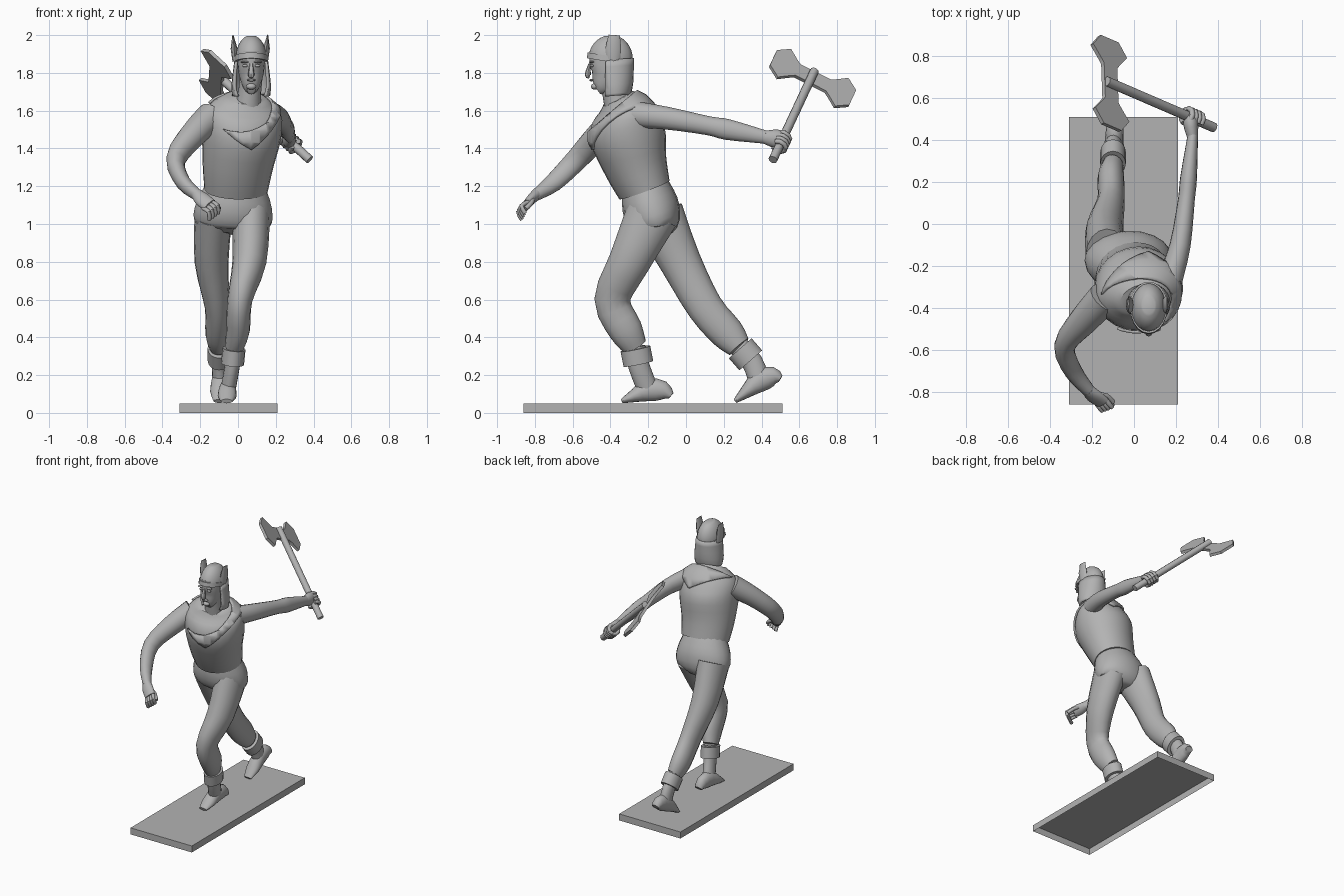
import bpy, bmesh, math
from mathutils import Vector, Matrix

cube = bpy.data.objects.get("Cube")
if cube:
    bpy.data.objects.remove(cube, do_unlink=True)

grey = bpy.data.materials.new("stone grey")
grey.use_nodes = True
grey.diffuse_color = (.45, .45, .45, 1)
grey.node_tree.nodes["Principled BSDF"].inputs["Base Color"].default_value = grey.diffuse_color
parts = []


def finish(name, bm):
    bmesh.ops.recalc_face_normals(bm, faces=bm.faces)
    mesh = bpy.data.meshes.new(name)
    bm.to_mesh(mesh)
    bm.free()
    mesh.materials.append(grey)
    obj = bpy.data.objects.new(name, mesh)
    bpy.context.collection.objects.link(obj)
    parts.append(obj)
    return obj


def spline(sections, steps):
    """Smooth curve through sections of any dimension."""
    keys = [Vector(s) for s in sections]
    keys = [keys[0]] + keys + [keys[-1]]
    curve = []
    for before, start, end, after in zip(keys, keys[1:], keys[2:], keys[3:]):
        leave, arrive = (end - before) / 2, (after - start) / 2
        for i in range(steps):
            t = i / steps
            ease = t * t * (3 - 2 * t)
            curve.append(start * (1 - ease) + end * ease
                         + leave * t * (1 - t) ** 2 - arrive * t * t * (1 - t))
    return curve + [keys[-1]]


def loft(name, sections, side=(1, 0, 0), sides=16, steps=3, caps=True, cuts=(), grow=0):
    """Skin of ellipses (x, y, z, half width, half depth) square to their path."""
    bm = bmesh.new()
    sections = spline(sections, steps)
    points = [Vector(s[:3]) for s in sections]
    last = len(points) - 1
    rings = []
    for i, (centre, section) in enumerate(zip(points, sections)):
        along = (points[min(i + 1, last)] - points[max(i - 1, 0)]).normalized()
        u = Vector(side)
        u = (u - along * u.dot(along)).normalized()
        v = along.cross(u)
        width, depth = section[3] + grow, section[4] + grow
        angles = [math.tau * k / sides for k in range(sides)]
        rings.append([bm.verts.new(centre + u * width * math.cos(a) + v * depth * math.sin(a))
                      for a in angles])
    for low, high in zip(rings, rings[1:]):
        for k in range(sides):
            bm.faces.new((low[k - 1], low[k], high[k], high[k - 1]))
    if caps:
        bm.faces.new(rings[0])
        bm.faces.new(rings[-1])
    for point, normal in cuts:
        geom = bm.verts[:] + bm.edges[:] + bm.faces[:]
        bmesh.ops.bisect_plane(bm, geom=geom, plane_co=point, plane_no=normal, clear_inner=True)
    return finish(name, bm)


def tube(name, points, radius, steps=2):
    return loft(name, [(*p, radius, radius) for p in points], (.3, .5, .8), 10, steps)


def ball(name, centre, size):
    bm = bmesh.new()
    bmesh.ops.create_uvsphere(bm, u_segments=12, v_segments=8, radius=1,
                              matrix=Matrix.Translation(centre) @ Matrix.Diagonal((*size, 1)))
    finish(name, bm)


def thicken(obj):
    mod = obj.modifiers.new("thickness", "SOLIDIFY")
    mod.thickness = .014
    mod.offset = 0


# Plinth, open underneath
bm = bmesh.new()
bmesh.ops.create_cube(bm, size=1, matrix=Matrix.Translation((-.05, -.175, .025))
                      @ Matrix.Diagonal((.52, 1.37, .05, 1)))
underside = min(bm.faces, key=lambda f: f.calc_center_median().z)
bmesh.ops.delete(bm, geom=[underside], context="FACES")
finish("plinth", bm)

# Torso in a sleeveless shirt with a draped, V-shaped collar
torso = [(-.01, -.22, 1.18, .17, .14), (0, -.27, 1.32, .19, .17), (.02, -.31, 1.48, .21, .2),
         (.03, -.33, 1.6, .2, .15), (.04, -.36, 1.67, .11, .08)]
twist = (1, .25, 0)
loft("shirt", torso, twist, 24)
vee = (.07, -.52, 1.38)
neckline = ((0, -.5, 1.5), (0, .85, -1))
thicken(loft("collar", torso[1:], twist, 32, caps=False, grow=.008,
             cuts=[(vee, (-.75, -.5, 1)), (vee, (.75, -.5, 1)), neckline]))

# Hips
loft("hips", [(-.01, -.22, 1.22, .15, .12), (-.02, -.19, 1.1, .2, .15),
              (-.03, -.16, 1, .2, .13), (-.03, -.16, .95, .1, .07)], sides=20)


def leg(name, hip, thigh, knee, calf, hem, ankle, heel, toe):
    """Trouser leg, ankle band and boot; the sole runs from heel to toe."""
    hem, ankle, heel, toe = (Vector(p) for p in (hem, ankle, heel, toe))
    sizes = [(.1, .14), (.09, .11), (.066, .095), (.063, .09), (.05, .066)]
    loft(name + "_leg", [(*p, *s) for p, s in zip((hip, thigh, knee, calf, hem), sizes)])
    loft(name + "_cuff", [(*hem.lerp(ankle, t), .061, .08) for t in (.1, .9)], steps=1)
    arch = heel.lerp(toe, .45) + Vector((0, 0, .05))
    loft(name + "_ankle", [(*p, .04, .056) for p in (hem, ankle, arch)])
    sole = []
    for t, wide, tall in ((0, .03, .02), (.15, .04, .05), (.45, .045, .06),
                          (.75, .05, .035), (1, .03, .012)):
        sole.append((*(heel.lerp(toe, t) + Vector((0, 0, tall))), wide, tall))
    loft(name + "_foot", sole, steps=2)


# Lunging legs
leg("left", (.07, -.18, 1.05), (.06, -.3, .8), (.01, -.39, .6), (0, -.32, .44),
    (-.02, -.27, .35), (-.03, -.25, .25), (-.05, -.08, .07), (-.06, -.34, .05))
leg("right", (-.13, -.15, 1.05), (-.14, -.03, .8), (-.11, .1, .56), (-.11, .22, .42),
    (-.1, .28, .35), (-.1, .35, .27), (-.09, .5, .16), (-.1, .26, .05))

# Arms
loft("left_arm", [(.17, -.27, 1.58, .06, .07), (.22, -.1, 1.56, .05, .06),
                  (.25, .12, 1.52, .04, .05), (.26, .22, 1.5, .04, .055),
                  (.28, .42, 1.46, .025, .035)])
spread = Vector((.55, .2, .4))
loft("right_arm", [(-.14, -.35, 1.57, .08, .08), (-.24, -.46, 1.47, .07, .07),
                   (-.33, -.58, 1.34, .05, .06), (-.29, -.7, 1.22, .04, .05),
                   (-.21, -.8, 1.15, .03, .03)], spread)

# Battle axe: shaft and a flat double blade with hexagonal ends
butt, tip = Vector((.38, .46, 1.34)), Vector((-.13, .68, 1.81))
shaft = (tip - butt).normalized()
tube("axe_shaft", [butt, tip], .024, 1)
across = Vector((0, .88, -.48))
across = (across - shaft * across.dot(shaft)).normalized()
flat = shaft.cross(across)
edge = [(.09, .045), (.11, .06), (.17, .115), (.235, .06)]
edge += [(reach, -rise) for reach, rise in reversed(edge)]
bm = bmesh.new()
head = Vector((-.115, .67, 1.77)) - flat * .01
blade = bm.faces.new([bm.verts.new(head + (across * reach + shaft * rise) * s)
                      for s in (1, -1) for reach, rise in edge])
moved = bmesh.ops.extrude_face_region(bm, geom=[blade])["geom"]
bmesh.ops.translate(bm, vec=flat * .02, verts=[g for g in moved if isinstance(g, bmesh.types.BMVert)])
finish("axe_blade", bm)

# Left fist closed around the shaft
loft("left_palm", [(.28, .41, 1.46, .025, .033), (.27, .48, 1.45, .036, .05),
                   (.27, .52, 1.44, .024, .036)])
grip = butt.lerp(tip, .2)
for i, name in enumerate(("index", "middle", "ring", "little")):
    knuckle = grip + shaft * (1.5 - i) * .024
    bends = [j * .7 - 2.5 for j in range(8)]
    tube(f"left_{name}_finger", [knuckle + (across * math.cos(a) + flat * math.sin(a)) * .037
                                 for a in bends], .013, 1)

    # Open right hand, fingers curling under
    knuckle = Vector((-.16, -.84, 1.1)) + spread * (1.5 - i) * .028
    middle = knuckle + Vector((.03, -.04, -.02))
    tube(f"right_{name}_finger", [knuckle, middle, middle + Vector((0, .02, -.04))], .012)
loft("right_palm", [(-.22, -.79, 1.16, .03, .03), (-.19, -.82, 1.13, .042, .026),
                    (-.15, -.85, 1.1, .04, .02)], spread)
tube("right_thumb", [(-.18, -.81, 1.14), (-.13, -.82, 1.11), (-.1, -.85, 1.08)], .013)

# Neck and head
loft("neck", [(.05, -.35, 1.6, .08, .08), (.06, -.375, 1.68, .062, .066),
              (.07, -.39, 1.78, .06, .065)])
loft("head", [(.07, -.47, 1.71, .022, .028), (.07, -.45, 1.73, .043, .055),
              (.07, -.41, 1.8, .067, .1), (.07, -.4, 1.91, .075, .112)], sides=20)
loft("nose", [(.07, -.51, 1.85, .008, .006), (.07, -.52, 1.79, .017, .016),
              (.07, -.51, 1.78, .01, .008)], sides=8)
ball("lips", (.07, -.5, 1.762), (.024, .012, .007))
ball("chin", (.07, -.483, 1.728), (.026, .02, .017))

# Helmet dome and brim
dome = []
for turn in range(6):
    a = turn * math.pi / 13
    dome.append((.07, -.4 + .015 * math.sin(a), 1.87 + .13 * math.sin(a),
                 .084 * math.cos(a), .118 * math.cos(a)))
loft("helmet", dome, sides=20, steps=2)
loft("helmet_brim", [(.07, -.405, 1.858, .088, .122), (.07, -.4, 1.888, .088, .122)],
     sides=20, steps=1)

# Paired eyes, brows and upright helmet wings
for name, s in (("left", 1), ("right", -1)):
    ball(name + "_eye", (.07 + s * .033, -.499, 1.838), (.015, .01, .008))
    ball(name + "_brow", (.07 + s * .034, -.5, 1.858), (.024, .014, .006))
    loft(name + "_helmet_wing", [(.065 + s * .08, -.385, 1.86, .014, .036),
                                 (.065 + s * .086, -.385, 1.93, .018, .042),
                                 (.065 + s * .092, -.38, 2, .003, .03)], sides=8, steps=1)

# Long hair around the back and sides of the head
thicken(loft("hair", [(.07, -.39, 1.87, .082, .108), (.07, -.38, 1.74, .097, .094),
                      (.07, -.375, 1.68, .094, .075)],
             sides=24, caps=False, cuts=[((0, -.425, 1.8), (0, 1, 0))]))

# Smooth shading with sharp edges kept
bpy.ops.object.select_all(action="DESELECT")
for obj in parts:
    obj.select_set(True)
bpy.context.view_layer.objects.active = parts[0]
bpy.ops.object.shade_smooth_by_angle(angle=math.radians(40))
